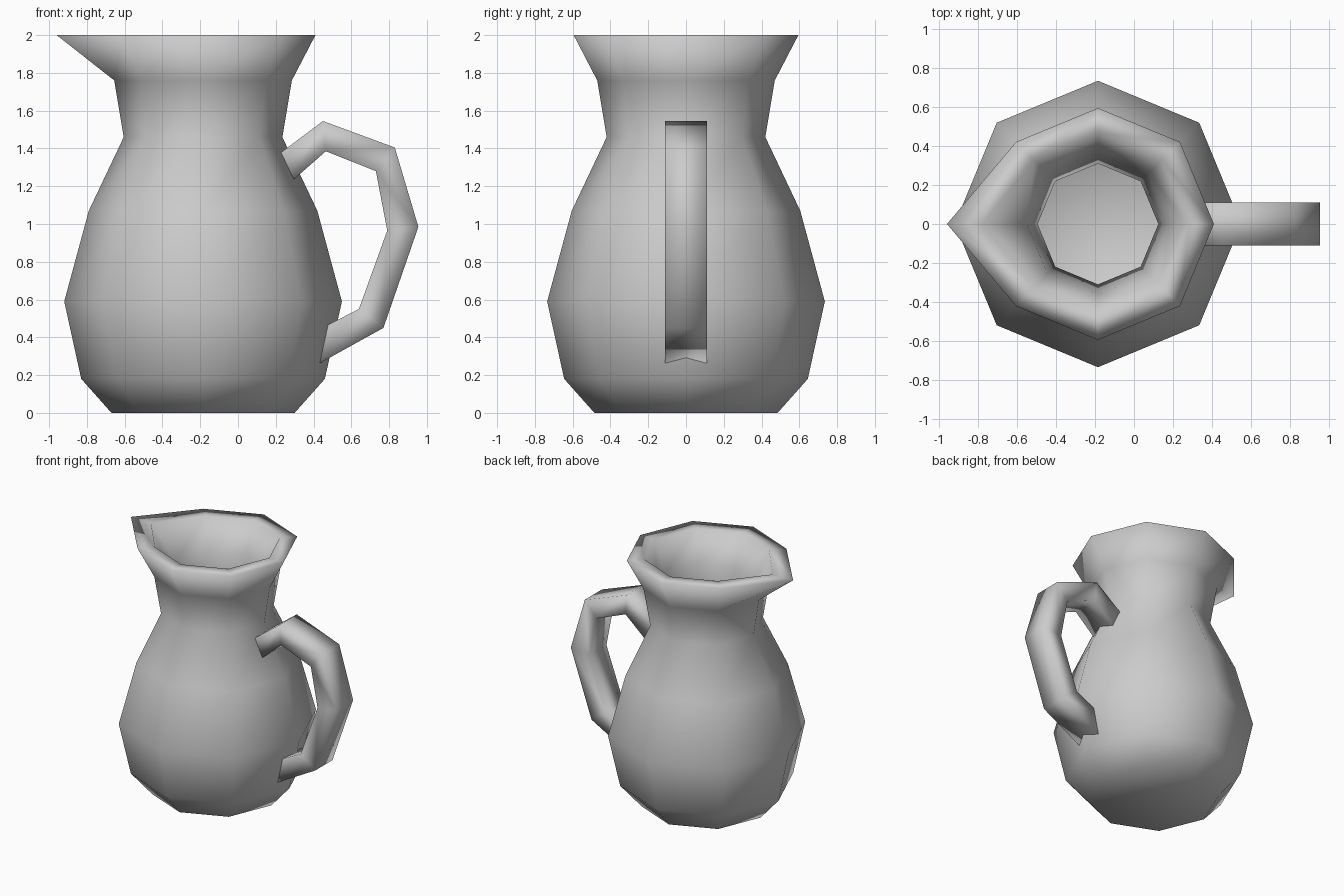
import bpy, bmesh, math

cube = bpy.data.objects.get("Cube")
if cube:
    bpy.data.objects.remove(cube, do_unlink=True)

grey = bpy.data.materials.new("light_grey")
grey.use_nodes = True
colour = (0.6, 0.6, 0.6, 1)
grey.diffuse_color = colour
grey.node_tree.nodes["Principled BSDF"].inputs["Base Color"].default_value = colour

CENTRE_X = -0.185
SIDES = 8


def finish(name, bm):
    """Turn a bmesh into a fully smooth-shaded object."""
    bmesh.ops.recalc_face_normals(bm, faces=bm.faces)
    for face in bm.faces:
        face.smooth = True
    mesh = bpy.data.meshes.new(name)
    bm.to_mesh(mesh)
    bm.free()
    mesh.materials.append(grey)
    obj = bpy.data.objects.new(name, mesh)
    bpy.context.collection.objects.link(obj)


def skin(bm, rings):
    """Bridge successive vertex rings with quads and cap both ends."""
    for a, b in zip(rings, rings[1:]):
        n = len(a)
        for i in range(n):
            j = (i + 1) % n
            bm.faces.new((a[i], a[j], b[j], b[i]))
    bm.faces.new(rings[0])
    bm.faces.new(rings[-1])


# Jug body: outer wall up to the rim, then the inner wall down to the floor.
# Each entry is radius, height, reach of the pouring spout.
profile = [
    (0.485, 0.0, 0), (0.645, 0.18, 0), (0.735, 0.59, 0), (0.605, 1.07, 0),
    (0.42, 1.46, 0), (0.47, 1.76, 0), (0.595, 2.0, 0.18),
    (0.465, 2.0, 0.13), (0.365, 1.76, 0), (0.31, 1.46, 0), (0.495, 1.07, 0),
    (0.625, 0.59, 0), (0.55, 0.23, 0), (0.42, 0.1, 0),
]
bm = bmesh.new()
rings = []
for radius, z, spout in profile:
    ring = []
    for i in range(SIDES):
        angle = math.tau * i / SIDES
        r = radius + (spout if i == SIDES // 2 else 0)
        ring.append(bm.verts.new((CENTRE_X + r * math.cos(angle), r * math.sin(angle), z)))
    rings.append(ring)
skin(bm, rings)
finish("jug_body", bm)

# Handle: rectangular bar bent through an arc, its ends sunk into the wall.
outer = [(0.19, 1.35), (0.45, 1.545), (0.83, 1.405), (0.955, 0.985), (0.77, 0.45), (0.40, 0.245)]
inner = [(0.26, 1.205), (0.465, 1.385), (0.73, 1.28), (0.79, 0.965), (0.64, 0.55), (0.42, 0.437)]
HALF_WIDTH = 0.11
bm = bmesh.new()
rings = []
for (ox, oz), (ix, iz) in zip(outer, inner):
    corners = [(ox, -HALF_WIDTH, oz), (ox, HALF_WIDTH, oz), (ix, HALF_WIDTH, iz), (ix, -HALF_WIDTH, iz)]
    rings.append([bm.verts.new(c) for c in corners])
skin(bm, rings)
finish("handle", bm)
